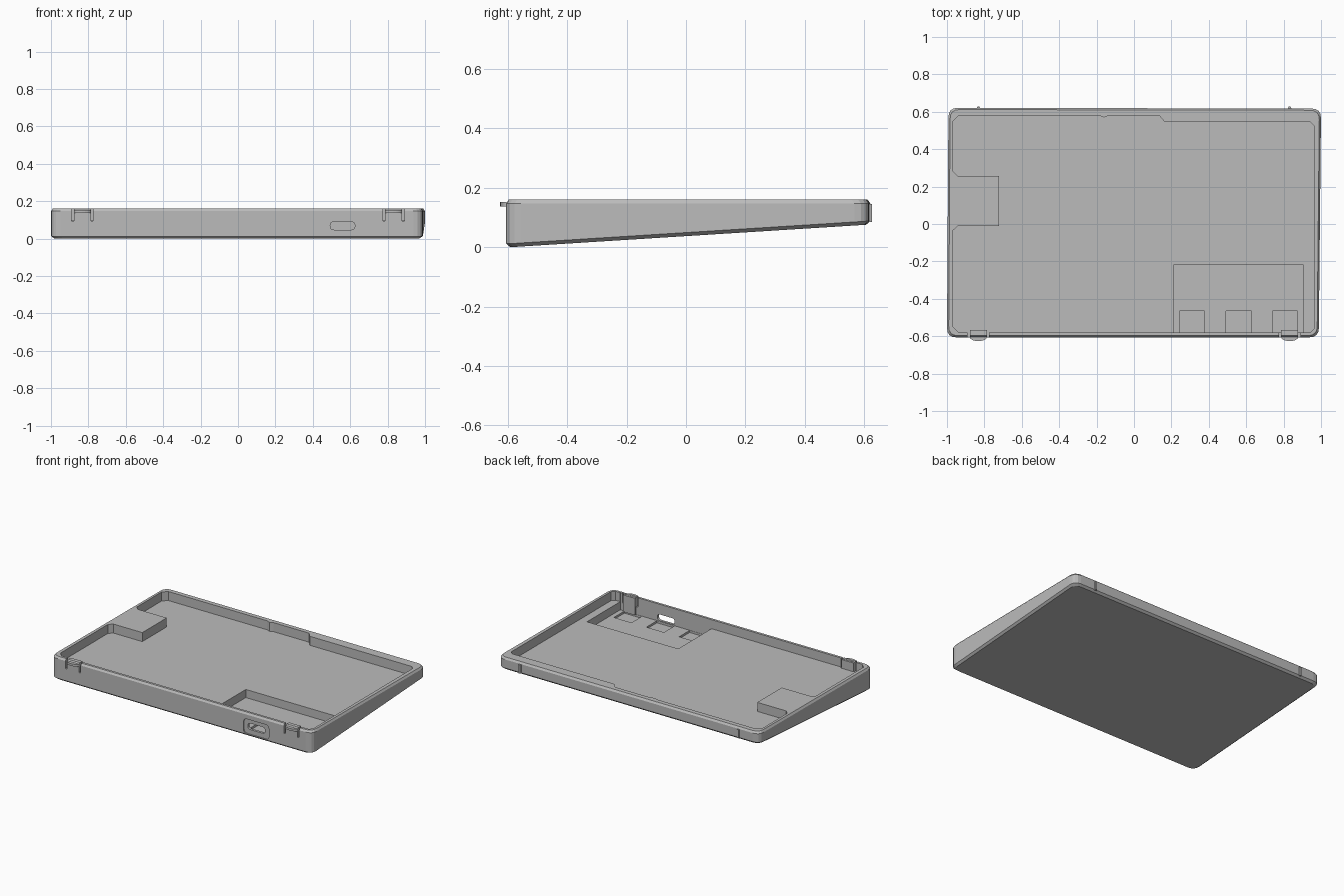
import bpy, bmesh, math
from mathutils import Vector

if "Cube" in bpy.data.objects:
    bpy.data.objects.remove(bpy.data.objects["Cube"])

grey = bpy.data.materials.new("plain_grey")
grey.use_nodes = True
COLOUR = (0.5, 0.5, 0.5, 1)
grey.diffuse_color = COLOUR
grey.node_tree.nodes["Principled BSDF"].inputs["Base Color"].default_value = COLOUR

TOP, FLOOR, POCKET = 0.16, 0.098, 0.042


def rounded(points, radius, steps=4):
    """Round the corners of a closed 2D outline."""
    out = []
    for i, p in enumerate(points):
        p = Vector(p)
        ends = []
        for q in (points[i - 1], points[(i + 1) % len(points)]):
            d = Vector(q) - p
            ends.append(p + d.normalized() * min(radius, d.length * 0.49))
        for k in range(steps + 1):
            t = k / steps
            out.append(ends[0] * (1 - t) ** 2 + p * (2 * t * (1 - t)) + ends[1] * t * t)
    return out


def loft(name, rings):
    """Join equal rings of 3D points into a closed solid."""
    bm = bmesh.new()
    loops = [[bm.verts.new(p) for p in ring] for ring in rings]
    n = len(loops[0])
    for a, b in zip(loops, loops[1:]):
        for i in range(n):
            j = (i + 1) % n
            bm.faces.new((a[i], a[j], b[j], b[i]))
    bm.faces.new(loops[0][::-1])
    bm.faces.new(loops[-1])
    bmesh.ops.recalc_face_normals(bm, faces=bm.faces[:])
    mesh = bpy.data.meshes.new(name)
    bm.to_mesh(mesh)
    bm.free()
    mesh.materials.append(grey)
    obj = bpy.data.objects.new(name, mesh)
    bpy.context.collection.objects.link(obj)
    return obj


def prism(name, outline, z0, z1):
    return loft(name, [[(x, y, z) for x, y in outline] for z in (z0, z1)])


def front_prism(name, outline, y0, y1):
    return loft(name, [[(x, y, z) for x, z in outline] for y in (y0, y1)])


def rect(x0, x1, y0, y1):
    return [(x0, y0), (x1, y0), (x1, y1), (x0, y1)]


def cut(target, cutter):
    mod = target.modifiers.new("cut", 'BOOLEAN')
    mod.operation, mod.solver, mod.object = 'DIFFERENCE', 'EXACT', cutter
    bpy.context.view_layer.objects.active = target
    bpy.ops.object.modifier_apply(modifier=mod.name)
    bpy.data.objects.remove(cutter)


def underside(y):
    return max(0, (y + 0.59) * 0.063)


def outer(inset):
    corners = [(-1 + inset, -0.606 + inset), (0.988 - inset, -0.606 + inset),
               (1 - inset, 0.617 - inset), (-0.992 + inset, 0.621 - inset)]
    return rounded(corners, 0.05)


# Wedge-shaped shell with bevelled top and bottom edges
wide, narrow, rim = outer(0), outer(0.014), outer(0.009)
tray = loft("tray", [
    [(x, y, underside(y)) for x, y in narrow],
    [(x, y, underside(y) + 0.012) for x, y in wide],
    [(x, y, 0.147) for x, y in wide],
    [(x, y, TOP) for x, y in rim]])

# Main cavity: leaves a raised block at the left and a stepped back wall
L, R, F = -0.967, 0.963, -0.58
cavity = [(L + 0.03, F), (R - 0.02, F), (R, F + 0.02), (R, 0.525), (R - 0.02, 0.545),
          (0.165, 0.545), (0.135, 0.58), (-0.135, 0.58), (-0.16, 0.57), (-0.185, 0.58),
          (L + 0.03, 0.58), (L, 0.55), (L, 0.28), (L + 0.025, 0.256), (-0.722, 0.256),
          (-0.722, -0.01), (L + 0.025, -0.01), (L, -0.034), (L, F + 0.03)]
cut(tray, prism("cavity_cutter", cavity, FLOOR, TOP + 0.1))

# Deep pocket with three shallow bays
cut(tray, prism("pocket_cutter", rect(0.212, 0.907, F - 0.001, -0.218), POCKET, TOP + 0.1))
for x in (0.311, 0.56, 0.808):
    cut(tray, prism("bay_cutter", rect(x - 0.067, x + 0.067, F + 0.001, -0.465),
                    POCKET - 0.014, POCKET + 0.02))

# Port opening in the front wall inside a shallow recess
cut(tray, front_prism("recess_cutter", rounded(rect(0.465, 0.66, 0.015, 0.117), 0.03),
                      -0.7, -0.598))
cut(tray, front_prism("port_cutter", rounded(rect(0.493, 0.625, 0.047, 0.09), 0.021),
                      -0.7, F + 0.02))

# Spring clips: slots either side of a tongue, inner notch, and an outer catch
for side, x in (("right", -0.832), ("left", 0.832)):
    for dx in (-0.052, 0.052):
        cut(tray, prism("slot_cutter", rect(x + dx - 0.006, x + dx + 0.006, -0.7, F + 0.01),
                        0.095, TOP + 0.1))
    prism(side + "_clip_tongue", rect(x - 0.046, x + 0.046, F - 0.004, -0.567),
          POCKET if x > 0 else FLOOR, TOP - 0.002)
    arc = [(x + 0.046 * math.cos(a), -0.604 - 0.022 * math.sin(a))
           for a in [math.pi * k / 10 for k in range(11)]]
    prism(side + "_clip_catch", arc, 0.137, 0.152)

# Small ribs on the back wall
for side, x in (("right", -0.832), ("left", 0.832)):
    rib = [(x - 0.012, 0.61), (x - 0.006, 0.627), (x + 0.006, 0.627), (x + 0.012, 0.61)]
    prism(side + "_back_rib", rib, 0.085, 0.145)
